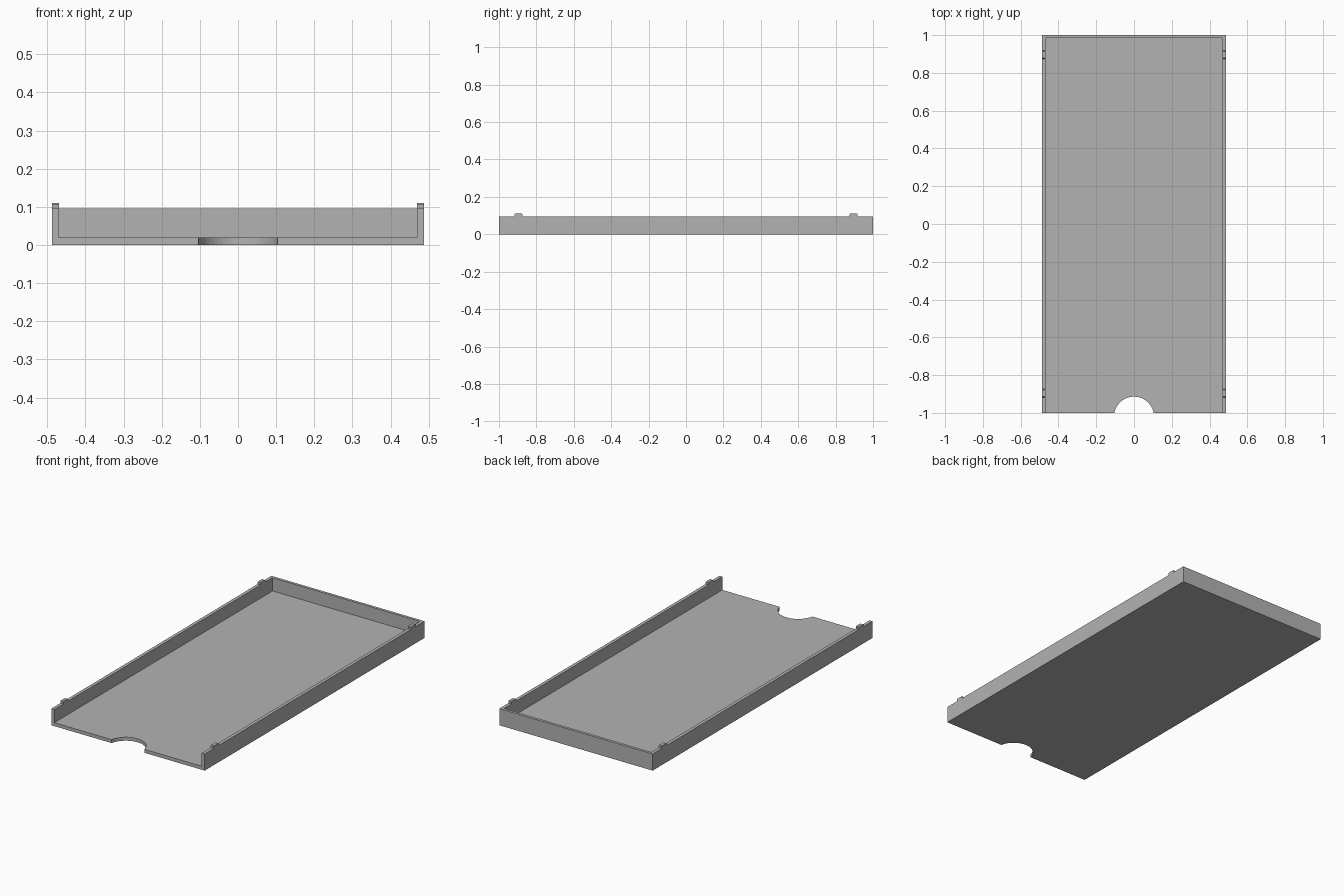
import bpy, bmesh, math

cube = bpy.data.objects.get("Cube")
if cube:
    bpy.data.objects.remove(cube, do_unlink=True)

HALF_W, HALF_L = 0.488, 1.0
WALL, BACK_WALL, FLOOR, RIM, TAB_TOP = 0.019, 0.016, 0.02, 0.096, 0.11

grey = bpy.data.materials.new("plain grey")
grey.use_nodes = True
grey.diffuse_color = (0.45, 0.45, 0.45, 1)
grey.node_tree.nodes["Principled BSDF"].inputs["Base Color"].default_value = grey.diffuse_color


def prism(name, outline, z0, z1):
    """Extrude a closed xy outline from z0 to z1."""
    bm = bmesh.new()
    face = bm.faces.new([bm.verts.new((x, y, z0)) for x, y in outline])
    top = bmesh.ops.extrude_face_region(bm, geom=[face])["geom"]
    bmesh.ops.translate(bm, vec=(0, 0, z1 - z0),
                        verts=[v for v in top if isinstance(v, bmesh.types.BMVert)])
    bmesh.ops.recalc_face_normals(bm, faces=bm.faces)
    mesh = bpy.data.meshes.new(name)
    bm.to_mesh(mesh)
    bm.free()
    mesh.materials.append(grey)
    obj = bpy.data.objects.new(name, mesh)
    bpy.context.collection.objects.link(obj)
    return obj


def rect(x0, x1, y0, y1):
    return [(x0, y0), (x1, y0), (x1, y1), (x0, y1)]


def cut(target, cutter):
    """Subtract the cutter, then discard it."""
    cutter.hide_render = True
    mod = target.modifiers.new("cut", "BOOLEAN")
    mod.operation, mod.solver, mod.object = "DIFFERENCE", "EXACT", cutter
    bpy.context.view_layer.objects.active = target
    bpy.ops.object.modifier_apply(modifier=mod.name)
    bpy.data.objects.remove(cutter, do_unlink=True)


# Tray with walls on three sides and an open front
tray = prism("tray", rect(-HALF_W, HALF_W, -HALF_L, HALF_L), 0, RIM)
inner = HALF_W - WALL
cut(tray, prism("cavity_cutter", rect(-inner, inner, -1.2, HALF_L - BACK_WALL), FLOOR, 0.2))

# Round finger notch in the front edge of the floor
R, CY, N = 0.106, -1.02, 48
circle = [(R * math.cos(a), CY + R * math.sin(a))
          for a in (2 * math.pi * i / N for i in range(N))]
cut(tray, prism("notch_cutter", circle, -0.1, 0.06))

# Four small locking tabs on the side walls, with softened top edges
for side, sx in (("left", 1), ("right", -1)):
    for end, sy in (("front", -1), ("back", 1)):
        x0, x1 = sorted((sx * inner, sx * HALF_W))
        y0, y1 = sorted((sy * 0.874, sy * 0.918))
        tab = prism(f"{end}_{side}_tab", rect(x0, x1, y0, y1), RIM, TAB_TOP)
        bm = bmesh.new()
        bm.from_mesh(tab.data)
        edges = [e for e in bm.edges
                 if all(v.co.z > TAB_TOP - 0.001 for v in e.verts)
                 and abs(e.verts[0].co.y - e.verts[1].co.y) < 0.001]
        bmesh.ops.bevel(bm, geom=edges, offset=0.004, segments=1, affect="EDGES")
        bm.to_mesh(tab.data)
        bm.free()
